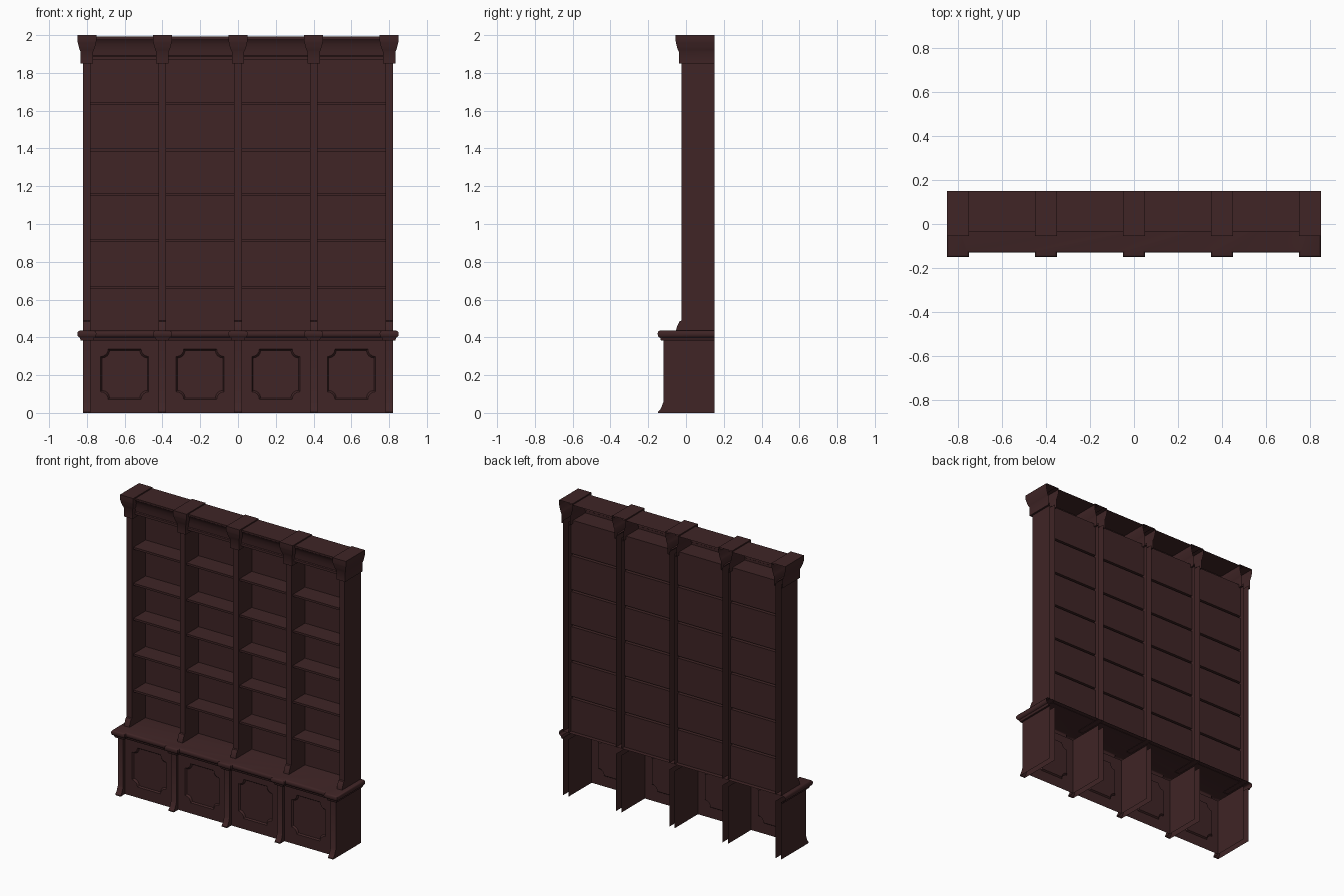
import bpy, bmesh, math
from mathutils import Vector

if "Cube" in bpy.data.objects:
    bpy.data.objects.remove(bpy.data.objects["Cube"])

wood = bpy.data.materials.new("dark mahogany")
wood.diffuse_color = (0.05, 0.0180, 0.0190, 1)
wood.use_nodes = True
wood.node_tree.nodes["Principled BSDF"].inputs["Base Color"].default_value = wood.diffuse_color

COLS = [-0.8, -0.4, 0.0, 0.4, 0.8]   # upright centres
HALF = 0.02                          # half width of an upright
BACK = 0.15


def finish(bm, name):
    me = bpy.data.meshes.new(name)
    bm.to_mesh(me)
    bm.free()
    me.materials.append(wood)
    ob = bpy.data.objects.new(name, me)
    bpy.context.collection.objects.link(ob)
    return ob


def strip(name, x0, x1, prof, sides=False):
    """Extrude a y,z profile along x; optionally close both sides back to the wall."""
    bm = bmesh.new()
    a = [bm.verts.new((x0, y, z)) for y, z in prof]
    b = [bm.verts.new((x1, y, z)) for y, z in prof]
    for i in range(len(prof) - 1):
        bm.faces.new((a[i], b[i], b[i + 1], a[i + 1]))
    if sides:
        for row, x, flip in ((a, x0, False), (b, x1, True)):
            ring = row + [bm.verts.new((x, BACK, prof[-1][1])), bm.verts.new((x, BACK, prof[0][1]))]
            bm.faces.new(ring[::-1] if flip else ring)
    return finish(bm, name)


def moulding(name, path, prof):
    """Sweep an offset,z profile along a mitred plan path and cap the top."""
    bm = bmesh.new()
    pts = [Vector(p) for p in path]
    norms = []
    for p, q in zip(pts, pts[1:]):
        d = (q - p).normalized()
        norms.append(Vector((d.y, -d.x)))
    rows = []
    for i, p in enumerate(pts):
        n1, n2 = norms[max(i - 1, 0)], norms[min(i, len(norms) - 1)]
        m = (n1 + n2) / (1 + n1.dot(n2))
        rows.append([bm.verts.new((p.x + m.x * o, p.y + m.y * o, z)) for o, z in prof])
    for r, s in zip(rows, rows[1:]):
        for j in range(len(prof) - 1):
            bm.faces.new((r[j], s[j], s[j + 1], r[j + 1]))
    bm.faces.new([r[-1] for r in rows])
    return finish(bm, name)


def notched(hw, hh, r, n=4):
    """Rectangle outline with concave rounded corners."""
    out = []
    for sx, sz, start in ((1, 1, 270), (-1, 1, 0), (-1, -1, 90), (1, -1, 180)):
        for k in range(n + 1):
            a = math.radians(start - 90 * k / n)
            out.append((sx * hw + r * math.cos(a), sz * hh + r * math.sin(a)))
    return out


def door(name, xc):
    """Cupboard front with a recessed notched panel."""
    y, zc, depth = -0.10, 0.205, 0.01
    bm = bmesh.new()
    rect = [bm.verts.new((xc + sx * 0.18, y, z)) for sx, z in ((-1, 0), (1, 0), (1, 0.39), (-1, 0.39))]
    rim = [bm.verts.new((xc + u, y, zc + v)) for u, v in notched(0.127, 0.133, 0.04)]
    inner = [bm.verts.new((xc + u, y + depth, zc + v)) for u, v in notched(0.120, 0.126, 0.04)]
    edges = []
    for loop in (rect, rim):
        edges += [bm.edges.new((loop[i - 1], loop[i])) for i in range(len(loop))]
    bmesh.ops.triangle_fill(bm, use_beauty=True, edges=edges)
    for i in range(len(rim)):
        bm.faces.new((rim[i - 1], rim[i], inner[i], inner[i - 1]))
    bm.faces.new(inner)
    bm.normal_update()
    for f in bm.faces:
        if f.normal.y > 0:
            f.normal_flip()
    return finish(bm, name)


# Uprights: lower pilasters with flared feet, upper posts, capitals
low = [(-0.148, 0), (-0.148, 0.006), (-0.138, 0.016), (-0.129, 0.032), (-0.123, 0.05),
       (-0.12, 0.055), (-0.12, 0.39)]
high = [(-0.053, 0.433), (-0.051, 0.445), (-0.045, 0.463), (-0.038, 0.477), (-0.034, 0.485),
        (-0.025, 0.488), (-0.025, 1.87)]
cap = [(0, 1.85), (0.013, 1.85), (0.013, 1.912), (0.018, 1.922), (0.024, 1.942),
       (0.028, 1.96), (0.03, 1.968), (0.03, 2.0)]
for i, x in enumerate(COLS, 1):
    strip(f"lower_pilaster_{i}", x - HALF, x + HALF, low, True)
    strip(f"upper_post_{i}", x - HALF, x + HALF, high, True)
    moulding(f"capital_{i}", [(x - HALF, BACK), (x - HALF, -0.025), (x + HALF, -0.025), (x + HALF, BACK)], cap)

# Bays: stepped strip of back panels and shelves, cornice above, door below
bay = [(0.12, 0.433)]
for z in (0.666, 0.912, 1.154, 1.392, 1.637):
    bay += [(0.12, z - 0.007), (-0.01, z - 0.007), (-0.01, z + 0.007), (0.12, z + 0.007)]
bay += [(0.12, 1.872), (-0.014, 1.872)]
cornice = [(-0.014, 1.872), (-0.014, 1.888), (-0.008, 1.892), (-0.01, 1.92), (-0.016, 1.95),
           (-0.026, 1.972), (-0.033, 1.98), (-0.034, 1.992), (BACK, 1.992)]
for i, (l, r) in enumerate(zip(COLS, COLS[1:]), 1):
    strip(f"shelf_bay_{i}", l + HALF, r - HALF, bay)
    strip(f"cornice_{i}", l + HALF, r - HALF, cornice)
    door(f"cupboard_door_{i}", (l + r) / 2)

# Countertop: rounded nosing stepping out around each pilaster
path = []
for x in COLS:
    path += [(x - HALF, -0.10), (x - HALF, -0.12), (x + HALF, -0.12), (x + HALF, -0.10)]
path[0] = (path[0][0], BACK)
path[-1] = (path[-1][0], BACK)
nose = [(0, 0.383), (0.012, 0.383), (0.015, 0.39), (0.017, 0.398), (0.025, 0.402),
        (0.029, 0.409), (0.03, 0.418), (0.029, 0.427), (0.025, 0.433), (0.02, 0.435)]
moulding("countertop", path, nose)

# Soft shading on the curved mouldings
for ob in bpy.context.collection.objects:
    ob.select_set(True)
    bpy.context.view_layer.objects.active = ob
bpy.ops.object.shade_smooth_by_angle(angle=math.radians(35))
